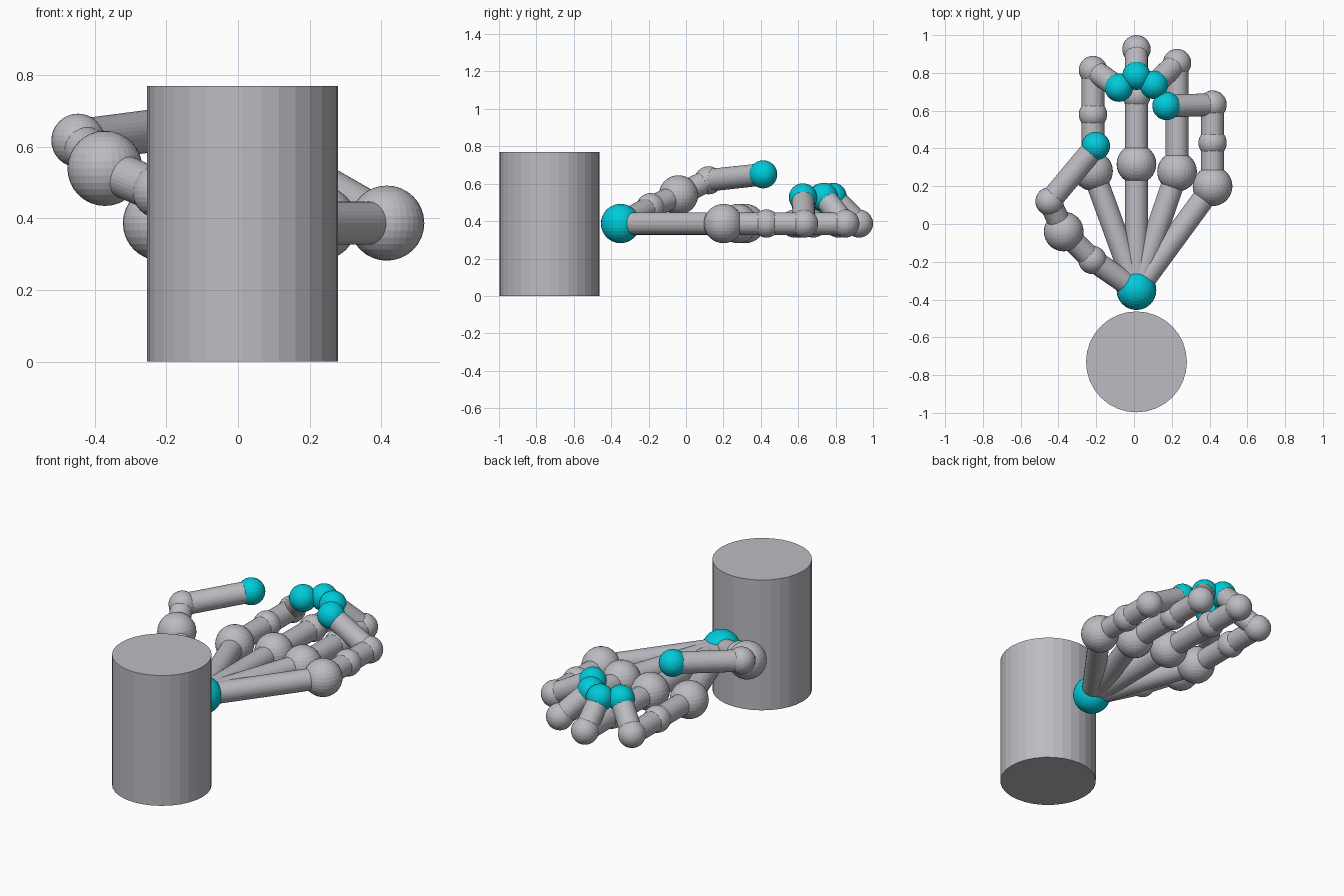
import bpy
from mathutils import Vector

if "Cube" in bpy.data.objects:
    bpy.data.objects.remove(bpy.data.objects["Cube"])


def material(name, rgb):
    m = bpy.data.materials.new(name)
    m.diffuse_color = (*rgb, 1)
    m.use_nodes = True
    m.node_tree.nodes["Principled BSDF"].inputs["Base Color"].default_value = m.diffuse_color
    return m


GRAY = material("light gray", (0.5, 0.5, 0.54))
CYAN = material("cyan", (0.0, 0.60, 0.70))

BIG, SMALL, BONE = 0.105, 0.075, 0.06


def ball(name, pos, radius, mat=GRAY):
    bpy.ops.mesh.primitive_uv_sphere_add(segments=32, ring_count=16, radius=radius, location=pos)
    ob = bpy.context.object
    ob.name = name
    ob.data.materials.append(mat)


def rod(name, a, b, radius=BONE):
    a, b = Vector(a), Vector(b)
    bpy.ops.mesh.primitive_cylinder_add(vertices=32, radius=radius, depth=(b - a).length,
                                        location=(a + b) / 2)
    ob = bpy.context.object
    ob.name = name
    ob.rotation_euler = (b - a).to_track_quat('Z', 'Y').to_euler()
    ob.data.materials.append(GRAY)


# Upright forearm drum and wrist ball
rod("forearm_drum", (0.013, -0.73, 0), (0.013, -0.73, 0.77), 0.267)
WRIST = (0.013, -0.35, 0.387)
ball("wrist_ball", WRIST, BIG, CYAN)

# Joint chains from the wrist outwards: position and ball radius
Z = 0.387


def finger(x, y_knuckle, y_middle, y_end, tip):
    return [((x, y_knuckle, Z), BIG), ((x, y_middle, Z), SMALL),
            ((x, y_end, Z), SMALL), (tip, SMALL)]


chains = {
    "index": finger(-0.217, 0.28, 0.58, 0.815, (-0.08, 0.722, 0.525)),
    "middle": finger(0.013, 0.317, 0.68, 0.925, (0.013, 0.785, 0.53)),
    "ring": finger(0.228, 0.277, 0.612, 0.852, (0.105, 0.737, 0.53)),
    "little": finger(0.416, 0.20, 0.43, 0.632, (0.172, 0.625, 0.527)),
    "thumb": [((-0.22, -0.19, 0.475), SMALL), ((-0.372, -0.04, 0.54), BIG),
              ((-0.447, 0.12, 0.618), SMALL), ((-0.202, 0.413, 0.65), SMALL)],
}

# Balls at the joints, rods between them, cyan fingertips
for name, joints in chains.items():
    start = WRIST
    for i, (pos, radius) in enumerate(joints):
        is_tip = i == len(joints) - 1
        rod(f"{name}_bone_{i + 1}", start, pos)
        ball(f"{name}_tip" if is_tip else f"{name}_joint_{i + 1}", pos, radius,
             CYAN if is_tip else GRAY)
        start = pos
